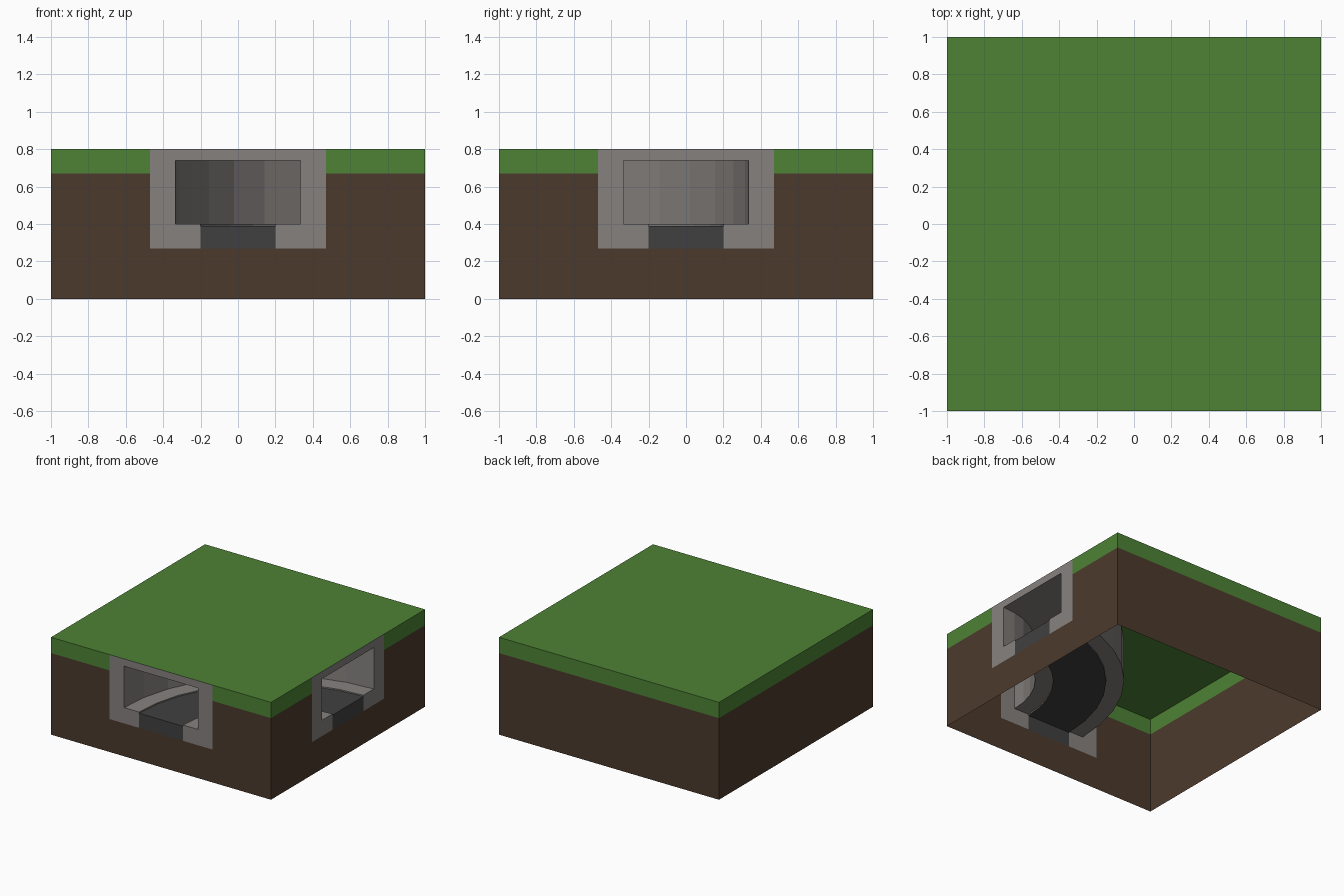
import bpy, math
from mathutils import Matrix, Vector

if "Cube" in bpy.data.objects:
    bpy.data.objects.remove(bpy.data.objects["Cube"])

H, SOIL = 0.8, 0.67          # top of tile, top of soil
FW, FZ = 0.47, 0.27          # portal half width and bottom
TW, T0, T1 = 0.335, 0.40, 0.74   # tunnel half width, floor, ceiling
RW, RZ = 0.20, 0.39          # road half width and height


def material(name, rgb):
    m = bpy.data.materials.new(name)
    m.diffuse_color = (*rgb, 1)
    m.use_nodes = True
    m.node_tree.nodes["Principled BSDF"].inputs["Base Color"].default_value = m.diffuse_color
    return m


GREEN = material("grass green", (0.076, 0.224, 0.036))
BROWN = material("soil brown", (0.072, 0.042, 0.025))
GREY = material("concrete grey", (0.238, 0.222, 0.212))
DARK = material("road dark grey", (0.051, 0.051, 0.053))


def make(name, polys, mat):
    """Object from a list of polygons, each a list of points."""
    verts, faces = [], []
    for p in polys:
        faces.append(range(len(verts), len(verts) + len(p)))
        verts += [tuple(v) for v in p]
    me = bpy.data.meshes.new(name)
    me.from_pydata(verts, [], [list(f) for f in faces])
    me.materials.append(mat)
    ob = bpy.data.objects.new(name, me)
    bpy.context.collection.objects.link(ob)
    return ob


def side(k, outline):
    """Flat outline (u, z) on side k: 0 front, 1 right, 2 back, 3 left."""
    rot = Matrix.Rotation(k * math.pi / 2, 3, 'Z')
    return [rot @ Vector((u, -1, z)) for u, z in outline]


def rect(a, b, z0, z1):
    return [(a, z0), (b, z0), (b, z1), (a, z1)]


# Open-bottomed tile: grass top and band, soil walls cut around the portals
grass = [[(-1, -1, H), (1, -1, H), (1, 1, H), (-1, 1, H)]]
soil = []
for k in (0, 1):
    grass += [side(k, rect(-1, -FW, SOIL, H)), side(k, rect(FW, 1, SOIL, H))]
    soil.append(side(k, [(-1, 0), (1, 0), (1, SOIL), (FW, SOIL), (FW, FZ),
                         (-FW, FZ), (-FW, SOIL), (-1, SOIL)]))
for k in (2, 3):
    grass.append(side(k, rect(-1, 1, SOIL, H)))
    soil.append(side(k, rect(-1, 1, 0, SOIL)))
make("grass", grass, GREEN)
make("soil", soil, BROWN)

# Portal frames and the road ends below them
frame = [(-FW, FZ), (-RW, FZ), (-RW, T0), (-TW, T0), (-TW, T1), (TW, T1),
         (TW, T0), (RW, T0), (RW, FZ), (FW, FZ), (FW, H), (-FW, H)]
for k, name in enumerate(("front", "right")):
    make(name + "_portal_frame", [side(k, frame)], GREY)
    make(name + "_road_end", [side(k, rect(-RW, RW, FZ, RZ))], DARK)


def sweep(profile, steps=9):
    """Sweep (offset, z) points a quarter turn about the front right corner."""
    def pt(o, z, i):
        a = math.pi / 2 * i / steps
        return (1 - (1 - o) * math.cos(a), -1 + (1 - o) * math.sin(a), z)
    return [[pt(*p, i), pt(*q, i), pt(*q, i + 1), pt(*p, i + 1)]
            for i in range(steps) for p, q in zip(profile, profile[1:])]


# Curved tunnel lining and the road through it
make("tunnel_lining", sweep([(RW, RZ), (RW, T0), (TW, T0), (TW, T1),
                             (-TW, T1), (-TW, T0), (-RW, T0), (-RW, RZ)]), GREY)
make("tunnel_road", sweep([(-RW, RZ), (RW, RZ)]), DARK)
